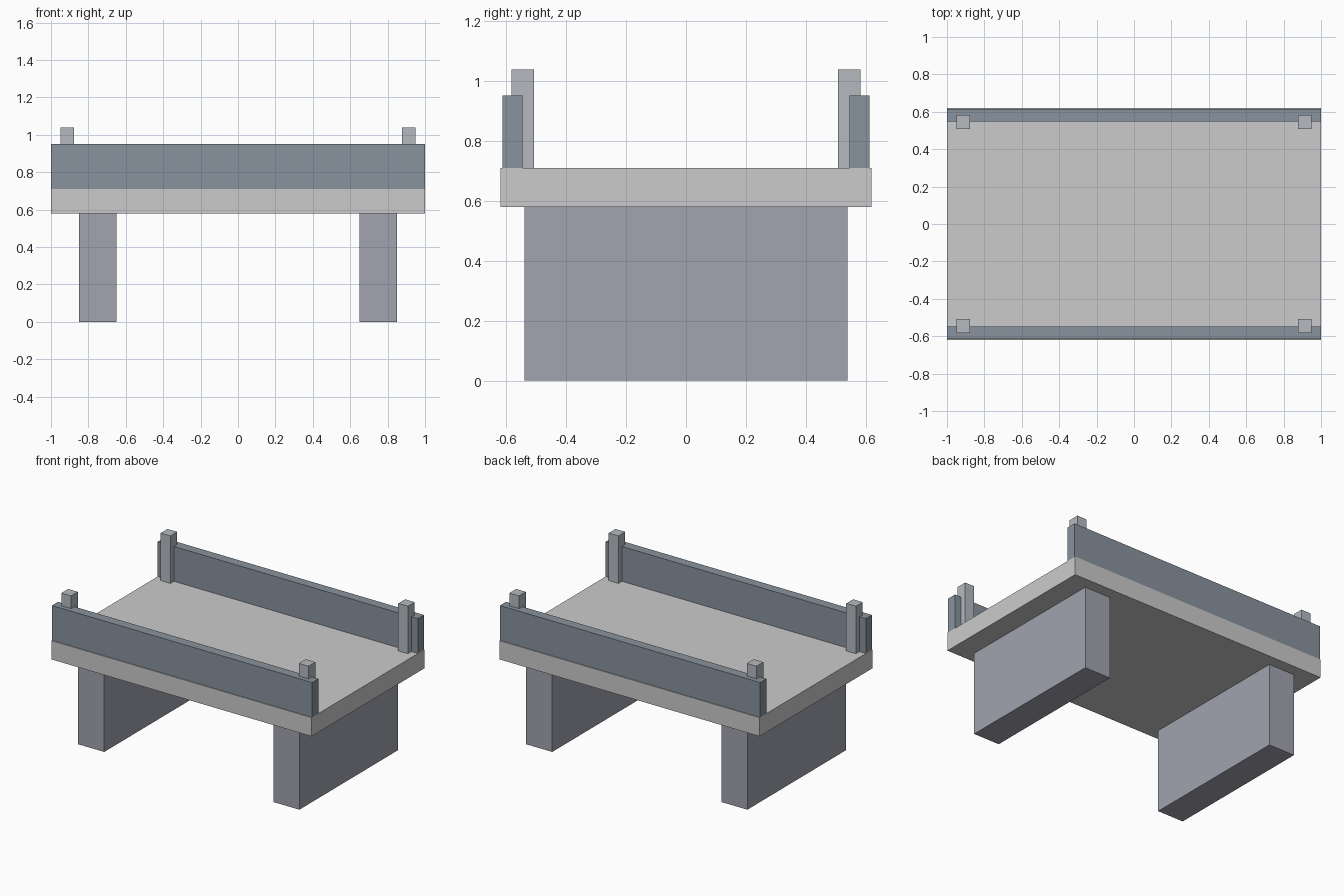
import bpy

if "Cube" in bpy.data.objects:
    bpy.data.objects.remove(bpy.data.objects["Cube"])


def material(name, rgb):
    mat = bpy.data.materials.new(name)
    mat.diffuse_color = (*rgb, 1.0)
    mat.use_nodes = True
    mat.node_tree.nodes["Principled BSDF"].inputs["Base Color"].default_value = mat.diffuse_color
    return mat


def box(name, x, y, z, mat):
    """Flat-shaded box spanning the given (low, high) ranges."""
    spans = (x, y, z)
    bpy.ops.mesh.primitive_cube_add(size=1, location=[(a + b) / 2 for a, b in spans])
    obj = bpy.context.object
    obj.name = name
    obj.scale = [b - a for a, b in spans]
    bpy.ops.object.transform_apply(location=False, rotation=False, scale=True)
    obj.data.materials.append(mat)
    return obj


def mirrored(sign, low, high):
    return tuple(sorted((sign * low, sign * high)))


deck_grey = material("deck_grey", (0.55, 0.55, 0.56))
pier_grey = material("pier_grey", (0.36, 0.37, 0.43))
wall_blue = material("wall_blue_grey", (0.25, 0.29, 0.34))
post_grey = material("post_grey", (0.46, 0.49, 0.53))

SIDES = ((-1, "left"), (1, "right"))
ENDS = ((-1, "front"), (1, "back"))
DECK_BOTTOM, DECK_TOP = 0.58, 0.71

# Bridge deck slab
box("deck", (-1, 1), (-0.62, 0.62), (DECK_BOTTOM, DECK_TOP), deck_grey)

# Wide supporting piers
for sx, side in SIDES:
    box(f"{side}_pier", mirrored(sx, 0.65, 0.85), (-0.54, 0.54),
        (0, DECK_BOTTOM), pier_grey)

# Parapet walls, with a post near each end overlapping the inner face
for sy, end in ENDS:
    box(f"{end}_parapet", (-1, 1), mirrored(sy, 0.547, 0.614),
        (DECK_TOP, 0.952), wall_blue)
    for sx, side in SIDES:
        box(f"{end}_{side}_post", mirrored(sx, 0.876, 0.95),
            mirrored(sy, 0.508, 0.583), (DECK_TOP, 1.04), post_grey)
